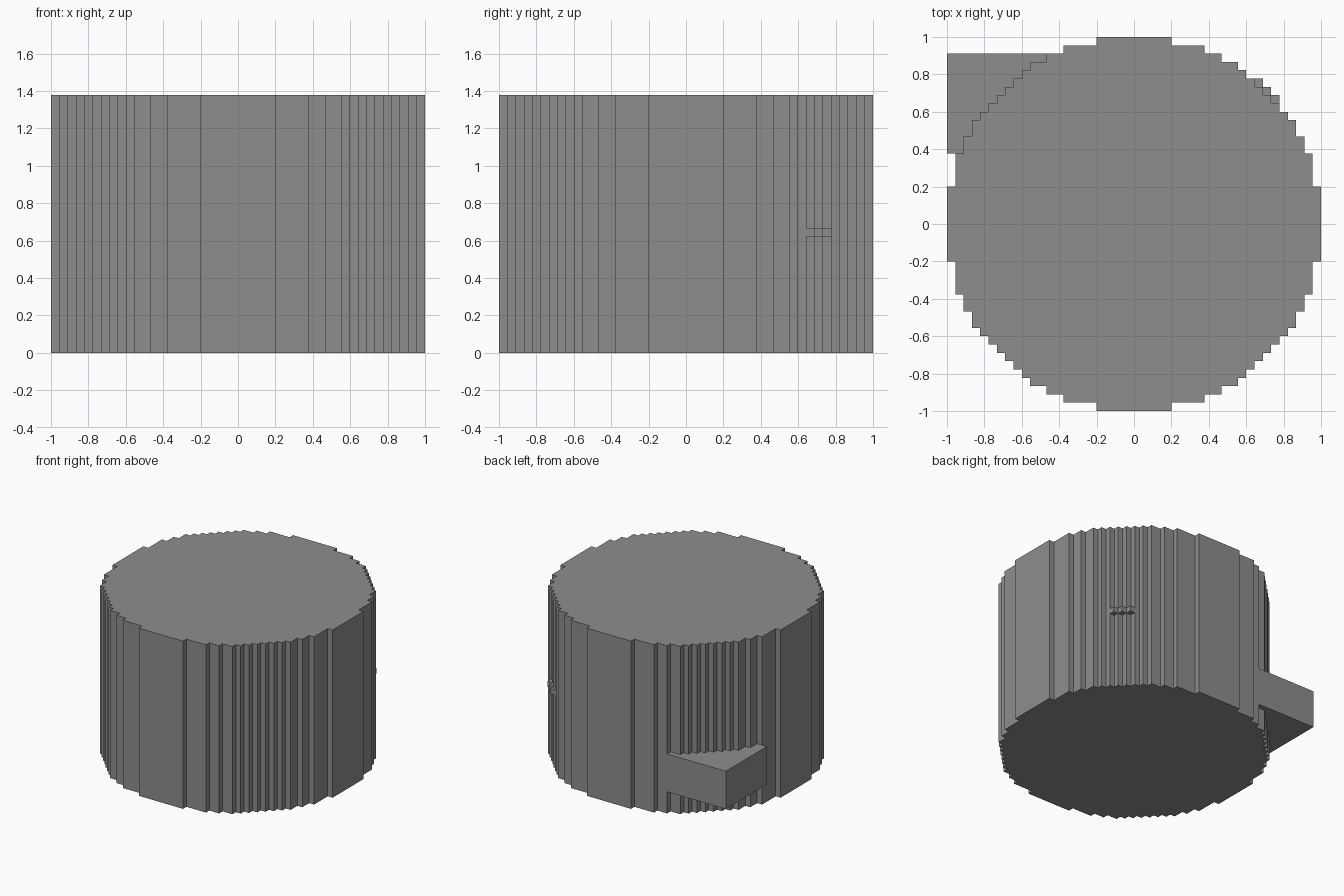
import bpy
import bmesh

CELL = 2 / 45          # edge length of one block
RADIUS = 22            # drum radius in blocks, beside the centre block
HEIGHT = 31            # drum height in blocks

cube = bpy.data.objects.get("Cube")
if cube:
    bpy.data.objects.remove(cube)

grey = bpy.data.materials.new("mid_grey")
grey.use_nodes = True
grey.diffuse_color = (0.27, 0.27, 0.27, 1)
grey.node_tree.nodes["Principled BSDF"].inputs["Base Color"].default_value = grey.diffuse_color


def half_width(row):
    """Half width of the stepped disc in a given row of blocks."""
    reach = max(i for i in range(RADIUS + 1)
                if i * i + row * row <= (RADIUS + 0.5) ** 2)
    return reach + 0.5


def stepped_edge(first, last):
    """Stair-shaped right edge of the disc, from row first to row last."""
    points = []
    for row in range(first, last + 1):
        w = half_width(row)
        if points and points[-1][0] == w:
            points.pop()
        else:
            points.append((w, row - 0.5))
        points.append((w, row + 0.5))
    return points


def prism(name, outline, bottom, top):
    """Extrude an outline, in block units, between two heights."""
    bm = bmesh.new()
    base = bm.faces.new([bm.verts.new((x * CELL, y * CELL, bottom * CELL))
                         for x, y in outline])
    grown = bmesh.ops.extrude_face_region(bm, geom=[base], use_keep_orig=True)
    verts = [g for g in grown["geom"] if isinstance(g, bmesh.types.BMVert)]
    bmesh.ops.translate(bm, verts=verts, vec=(0, 0, (top - bottom) * CELL))
    bmesh.ops.recalc_face_normals(bm, faces=bm.faces)
    mesh = bpy.data.meshes.new(name)
    bm.to_mesh(mesh)
    bm.free()
    mesh.materials.append(grey)
    obj = bpy.data.objects.new(name, mesh)
    bpy.context.collection.objects.link(obj)
    return obj


# Main drum with a stepped round outline
right_edge = stepped_edge(-RADIUS, RADIUS)
left_edge = [(-x, y) for x, y in reversed(right_edge)]
prism("drum", right_edge + left_edge, 0, HEIGHT)

# Corner block low on the back, cut to fit against the drum
inner_edge = [(-x, y) for x, y in stepped_edge(9, 20)]
prism("corner_block", [(-22.5, 20.5), (-22.5, 8.5)] + inner_edge, 4, 11)

# Three small nubs in the steps on the opposite back corner
for i in (15, 16, 17):
    j = 32 - i
    prism(f"nub_{i - 14}",
          [(i - 0.5, j - 0.5), (i + 0.5, j - 0.5), (i + 0.5, j + 0.5), (i - 0.5, j + 0.5)],
          14, 15)
